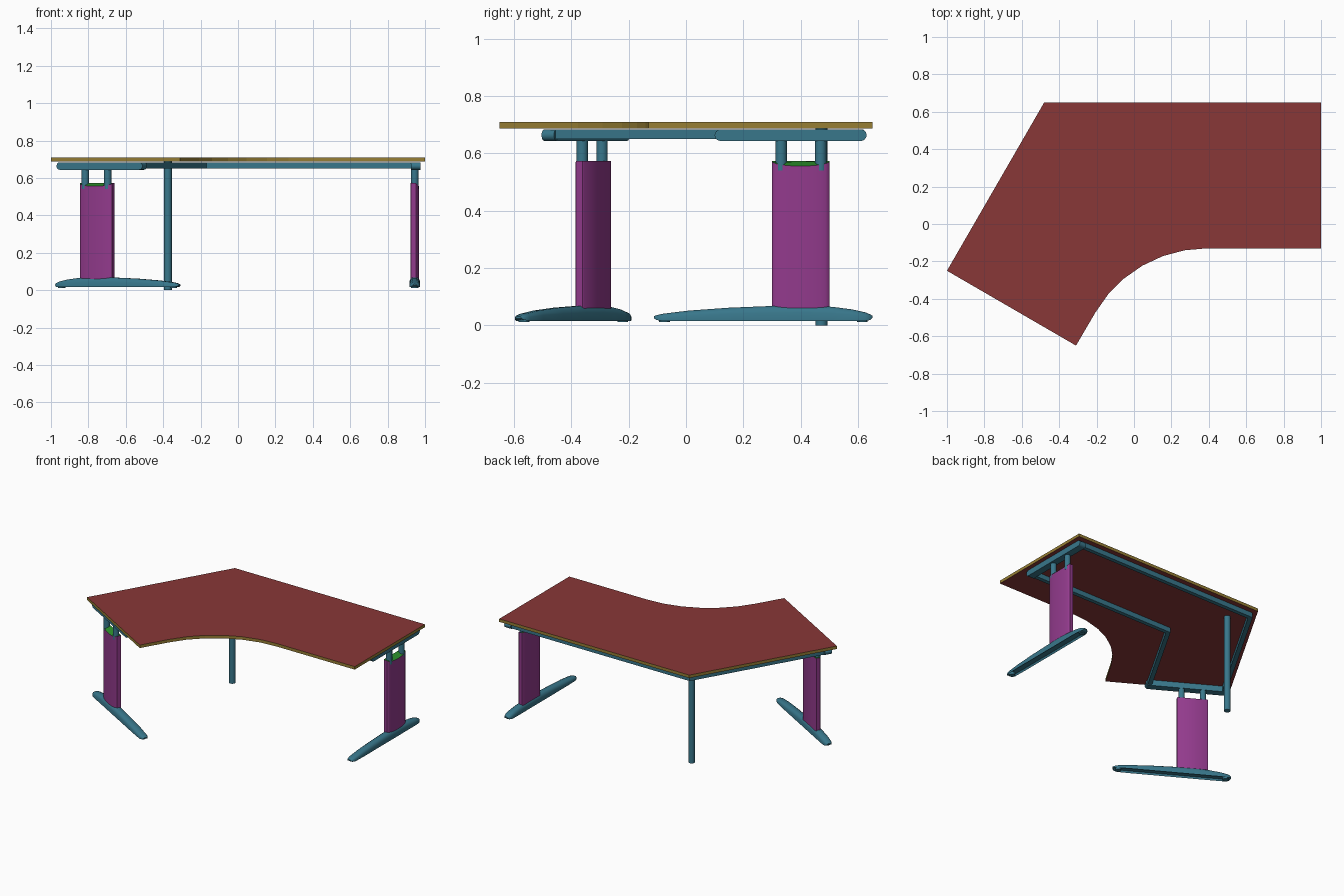
import bpy
import bmesh
from math import sin, cos, pi, radians, sqrt
from mathutils import Vector

cube = bpy.data.objects.get("Cube")
if cube:
    bpy.data.objects.remove(cube, do_unlink=True)


def material(name, rgb):
    m = bpy.data.materials.new(name)
    m.use_nodes = True
    m.diffuse_color = (*rgb, 1)
    m.node_tree.nodes["Principled BSDF"].inputs["Base Color"].default_value = (*rgb, 1)
    return m


RED = material("red_laminate", (0.25, 0.038, 0.038))
GOLD = material("gold_edge", (0.31, 0.21, 0.035))
TEAL = material("teal_metal", (0.04, 0.185, 0.26))
PURPLE = material("purple_panel", (0.29, 0.043, 0.265))
GREEN = material("green_cap", (0.025, 0.28, 0.025))

# Each arm of the desk has its own axes: s outward along the rear edge, d in from it
CORNER = Vector((-0.48, 0.65, 0))
ARMS = {
    "left": (Vector((1, 0, 0)), Vector((0, -1, 0)), 1.48),
    "right": (Vector((-0.5, -sqrt(0.75), 0)), Vector((sqrt(0.75), -0.5, 0)), 1.04),
}


def placer(side):
    out, inward, length = ARMS[side]
    return lambda s, d, z: CORNER + out * s + inward * d + Vector((0, 0, z))


def world(x, y, z):
    return Vector((x, y, z))


def loft(name, rings, mats, place=world, rule=None, smooth=True):
    """Skin a list of equal rings, cap both ends, then colour faces by a rule."""
    bm = bmesh.new()
    loops = [[bm.verts.new(place(*p)) for p in ring] for ring in rings]
    for a, b in zip(loops, loops[1:]):
        for i in range(len(a)):
            j = (i + 1) % len(a)
            bm.faces.new((a[i], a[j], b[j], b[i]))
    bm.faces.new(loops[0])
    bm.faces.new(loops[-1])
    bmesh.ops.recalc_face_normals(bm, faces=bm.faces)
    if rule:
        for f in bm.faces:
            f.material_index = rule(f)
    mesh = bpy.data.meshes.new(name)
    bm.to_mesh(mesh)
    bm.free()
    for m in mats:
        mesh.materials.append(m)
    obj = bpy.data.objects.new(name, mesh)
    bpy.context.collection.objects.link(obj)
    if smooth:
        bpy.ops.object.select_all(action="DESELECT")
        obj.select_set(True)
        bpy.context.view_layer.objects.active = obj
        bpy.ops.object.shade_smooth_by_angle(angle=radians(35))
    return obj


def prism(name, outline, z0, z1, mats, place=world, rule=None, smooth=True):
    rings = [[(x, y, z) for x, y in outline] for z in (z0, z1)]
    return loft(name, rings, mats, place, rule, smooth)


def circle(x, y, r, n=16):
    return [(x + r * cos(2 * pi * i / n), y + r * sin(2 * pi * i / n)) for i in range(n)]


# Angled worktop with a concave front curve and a contrasting edge band
RADIUS = 0.69
curve = [(0.39 - RADIUS * sin(radians(a)), -0.13 - RADIUS * (1 - cos(radians(a))))
         for a in range(0, 61, 10)]
outline = [(-0.48, 0.65), (1, 0.65), (1, -0.13)] + curve + [(-0.31, -0.65), (-1, -0.25)]
prism("worktop", outline, 0.688, 0.709, [RED, GOLD],
      rule=lambda f: 0 if abs(f.normal.z) > 0.5 else 1, smooth=False)

# Round post under the rear corner
prism("corner_post", circle(-0.375, 0.472, 0.021), 0.0, 0.687, [TEAL])


def foot_ring(d, half, low, high):
    """Cross-section of the foot: upright sides and a rounded crown."""
    mid = low + (high - low) * 0.55
    return [(-half, low), (-half, mid), (-half * 0.8, mid + (high - mid) * 0.65),
            (-half * 0.4, high), (half * 0.4, high),
            (half * 0.8, mid + (high - mid) * 0.65), (half, mid), (half, low)]


# Foot stations: depth, half width, underside, crown
FOOT = [(0.0, 0.010, 0.026, 0.034), (0.008, 0.020, 0.019, 0.039),
        (0.025, 0.027, 0.016, 0.046), (0.07, 0.029, 0.016, 0.056),
        (0.14, 0.029, 0.016, 0.065), (0.22, 0.029, 0.016, 0.069),
        (0.35, 0.029, 0.016, 0.068), (0.50, 0.029, 0.016, 0.062),
        (0.64, 0.029, 0.016, 0.052), (0.73, 0.027, 0.016, 0.041),
        (0.753, 0.020, 0.019, 0.036), (0.762, 0.010, 0.025, 0.032)]

for side, (out, inward, length) in ARMS.items():
    at = placer(side)
    leg = length - 0.055

    # Arched foot with a dark groove underneath and a glide near each end
    rings = [[(leg + s, d, z) for s, z in foot_ring(d, half, low, high)]
             for d, half, low, high in FOOT]
    foot = loft(side + "_foot", rings, [TEAL], at)
    bm = bmesh.new()
    bm.from_mesh(foot.data)
    under = [f for f in bm.faces if f.normal.z < -0.99]
    bmesh.ops.inset_region(bm, faces=under, thickness=0.007, depth=0)
    lifted = {v for f in under for v in f.verts}
    bmesh.ops.translate(bm, verts=list(lifted), vec=(0, 0, 0.012))
    bm.to_mesh(foot.data)
    bm.free()
    for end, d in (("rear", 0.035), ("front", 0.725)):
        prism(f"{side}_{end}_glide", circle(leg, d, 0.019, 12), 0.012, 0.03, [TEAL], at)

    # Column cover: flat inside, bowed outside, with a cap that slopes outward
    bow = [(leg + 0.006 + 0.017 * cos(t), 0.25 - 0.1 * sin(t))
           for t in [radians(a) for a in range(-90, 91, 15)]]
    back = [(leg - 0.019, 0.15), (leg - 0.023, 0.156),
            (leg - 0.023, 0.344), (leg - 0.019, 0.35)]
    section = bow + back
    base = [(s, d, 0.06) for s, d in section]
    top = [(s, d, 0.573 - max(0, s - leg - 0.006)) for s, d in section]
    loft(side + "_column", [base, top], [PURPLE, GREEN], at,
         rule=lambda f: 1 if f.normal.z > 0.4 else 0)

    # Twin lifting tubes
    for end, d in (("rear", 0.18), ("front", 0.318)):
        prism(f"{side}_{end}_tube", circle(leg, d, 0.02), 0.54, 0.665, [TEAL], at)

    # End rail with rounded ends, extruded across its width
    r, zc, d0, d1 = 0.02, 0.664, 0.04, 0.53
    arc = [radians(a) for a in range(-90, 91, 15)]
    stadium = [(d1 + r * cos(a), zc + r * sin(a)) for a in arc]
    stadium += [(d0 - r * cos(a), zc - r * sin(a)) for a in arc]
    loft(side + "_end_rail",
         [[(leg + w, d, z) for d, z in stadium] for w in (-0.02, 0.03)], [TEAL], at)

    # Long beams, mitred where the two arms meet
    for end, d in (("rear", 0.045), ("front", 0.525)):
        a, b = d - 0.014, d + 0.014
        strip = [(a / sqrt(3), a), (leg, a), (leg, b), (b / sqrt(3), b)]
        prism(f"{side}_{end}_beam", strip, 0.65, 0.684, [TEAL], at, smooth=False)
